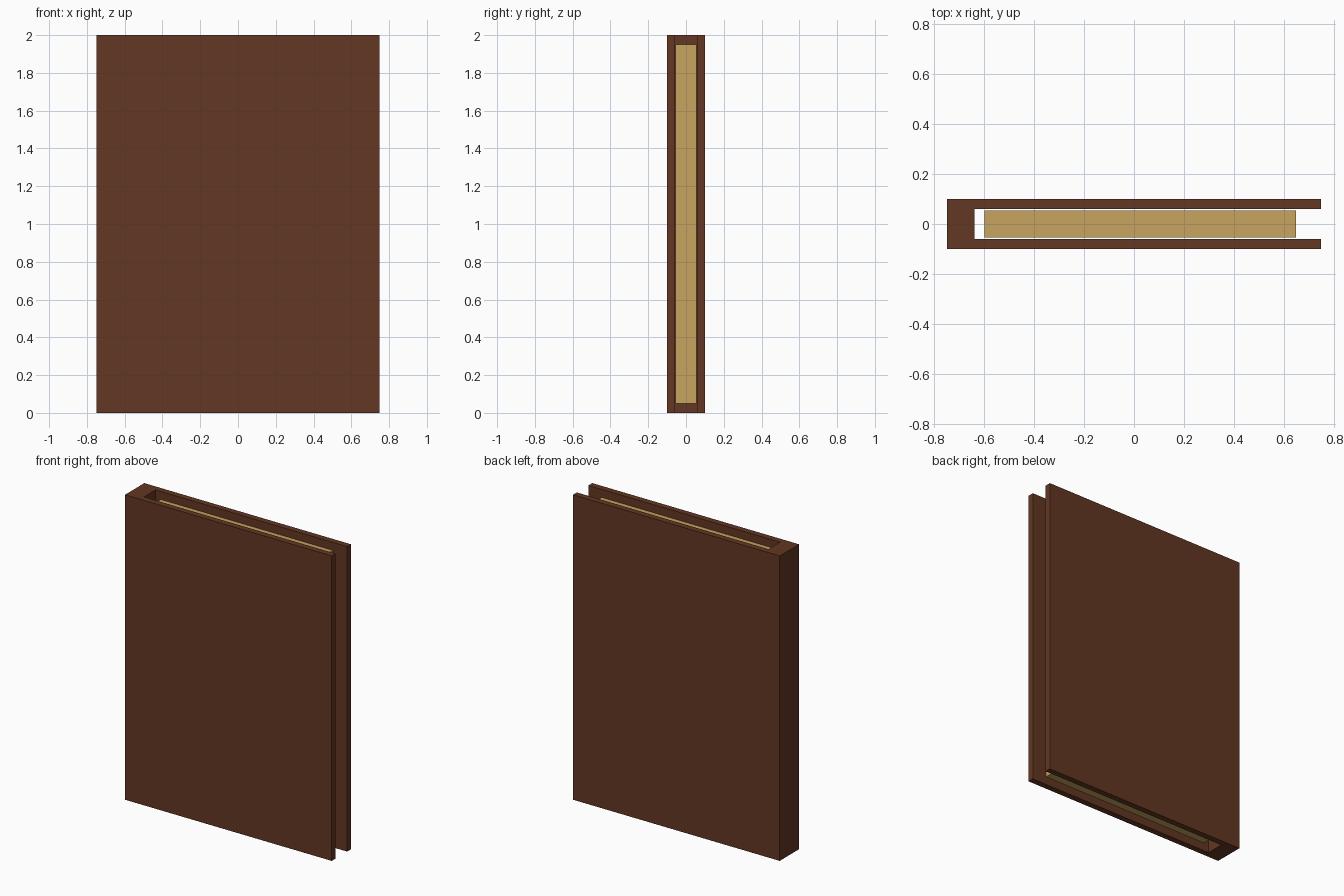
import bpy
import bmesh

if "Cube" in bpy.data.objects:
    bpy.data.objects.remove(bpy.data.objects["Cube"])


def material(name, color):
    mat = bpy.data.materials.new(name)
    mat.diffuse_color = (*color, 1)
    mat.use_nodes = True
    mat.node_tree.nodes["Principled BSDF"].inputs["Base Color"].default_value = mat.diffuse_color
    return mat


def extrude_profile(name, points, z0, z1, mat):
    """Closed XY outline extruded from z0 to z1."""
    bm = bmesh.new()
    face = bm.faces.new([bm.verts.new((x, y, z0)) for x, y in points])
    top = bmesh.ops.extrude_face_region(bm, geom=[face])["geom"]
    verts = [v for v in top if isinstance(v, bmesh.types.BMVert)]
    bmesh.ops.translate(bm, verts=verts, vec=(0, 0, z1 - z0))
    bmesh.ops.recalc_face_normals(bm, faces=bm.faces)
    mesh = bpy.data.meshes.new(name)
    bm.to_mesh(mesh)
    bm.free()
    mesh.materials.append(mat)
    obj = bpy.data.objects.new(name, mesh)
    bpy.context.collection.objects.link(obj)
    return obj


def rect(x0, x1, y0, y1):
    return [(x0, y0), (x1, y0), (x1, y1), (x0, y1)]


leather = material("leather", (0.122, 0.038, 0.016))
paper = material("paper", (0.58, 0.37, 0.115))

# Cover: front board, spine and back board as one U-shaped profile
half = [(0.75, 0.10), (0.75, 0.06), (-0.64, 0.06)]
outline = ([(-0.75, 0.10)] + half
           + [(x, -y) for x, y in reversed(half)] + [(-0.75, -0.10)])
extrude_profile("book_cover", outline, 0.0, 2.0, leather)

# Page block, slightly inset from the cover edges
extrude_profile("page_block", rect(-0.60, 0.65, -0.055, 0.055), 0.05, 1.95, paper)
